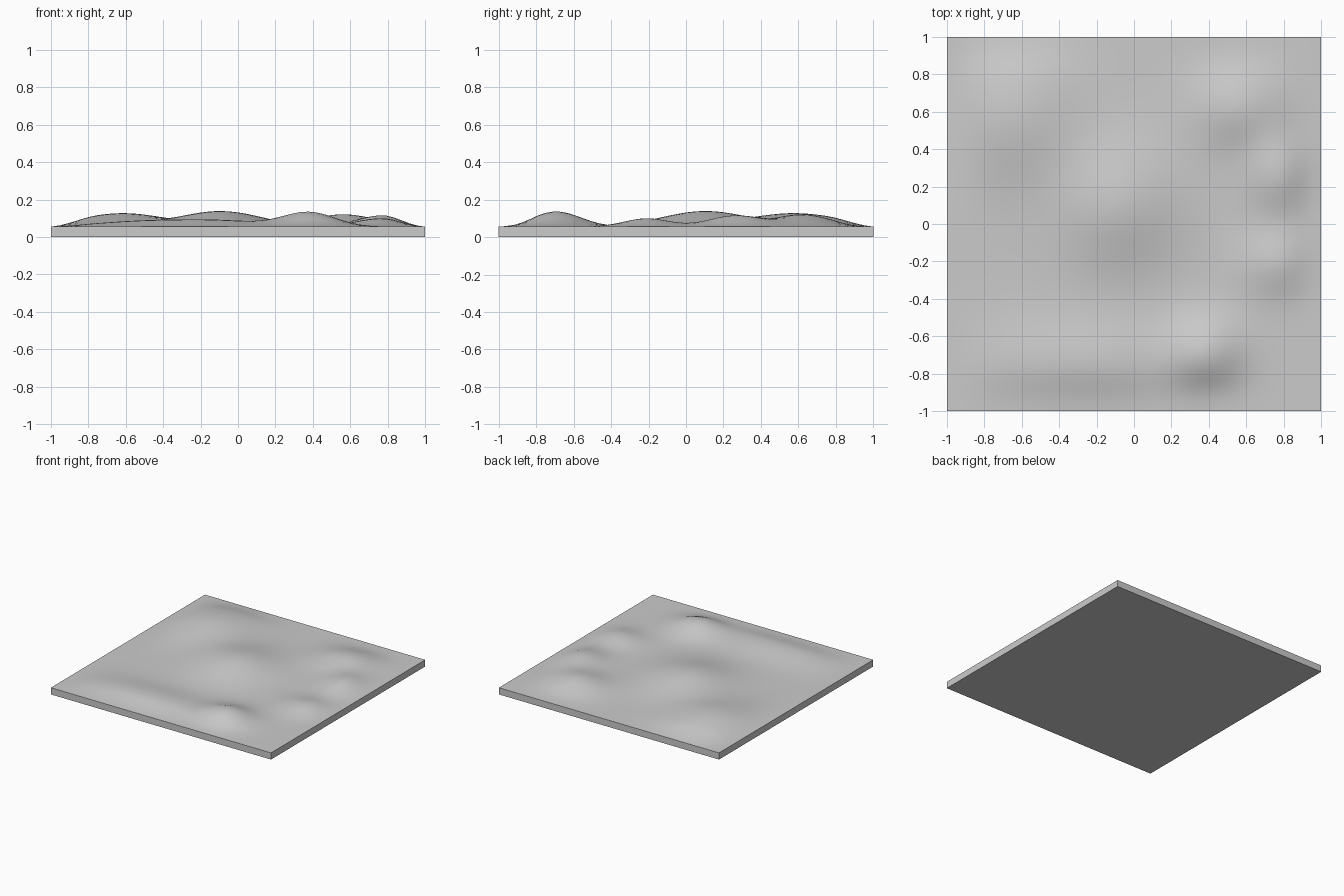
import bpy
import bmesh
import math

cube = bpy.data.objects.get("Cube")
if cube:
    bpy.data.objects.remove(cube, do_unlink=True)

GROUND = 0.055
SEGMENTS = 48

# Hills: centre x, centre y, height, spread x, spread y
HILLS = [
    (-0.62, 0.58, 0.072, 0.23, 0.25),   # broad back right hill
    (-0.09, 0.10, 0.083, 0.22, 0.23),   # central hill
    (0.38, -0.69, 0.078, 0.14, 0.13),   # steep front hill
    (0.77, -0.21, 0.045, 0.14, 0.12),   # low side hill
    (0.78, 0.26, 0.060, 0.13, 0.14),    # side hill
    (0.56, 0.62, 0.066, 0.17, 0.15),    # back left hill
    (-0.50, -0.74, 0.030, 0.26, 0.15),  # long front ridge
    (-0.08, -0.74, 0.028, 0.22, 0.15),
]


def edge_fade(v):
    """Brings the hills down to the ground at the border."""
    t = min(1.0, (1.0 - abs(v)) / 0.24)
    return math.sin(max(t, 0.0) * math.pi / 2)


def height(x, y):
    total = sum(h * math.exp(-((x - cx) / sx) ** 2 / 2 - ((y - cy) / sy) ** 2 / 2)
                for cx, cy, h, sx, sy in HILLS)
    return GROUND + total * edge_fade(x) * edge_fade(y)


# Stone material
stone = bpy.data.materials.new("light_grey_stone")
stone.use_nodes = True
grey = (0.6, 0.6, 0.6, 1.0)
stone.diffuse_color = grey
stone.node_tree.nodes["Principled BSDF"].inputs["Base Color"].default_value = grey

# Hilly top surface
bm = bmesh.new()
bmesh.ops.create_grid(bm, x_segments=SEGMENTS, y_segments=SEGMENTS, size=1.0)
for v in bm.verts:
    v.co.z = height(v.co.x, v.co.y)

# Straight slab sides and flat underside
border = [e for e in bm.edges if e.is_boundary]
skirt = bmesh.ops.extrude_edge_only(bm, edges=border)["geom"]
for v in skirt:
    if isinstance(v, bmesh.types.BMVert):
        v.co.z = 0.0
rim = [e for e in skirt if isinstance(e, bmesh.types.BMEdge) and e.is_boundary]
bmesh.ops.contextual_create(bm, geom=rim)
bmesh.ops.recalc_face_normals(bm, faces=bm.faces)

mesh = bpy.data.meshes.new("terrain_slab")
bm.to_mesh(mesh)
bm.free()
mesh.materials.append(stone)
slab = bpy.data.objects.new("terrain_slab", mesh)
bpy.context.collection.objects.link(slab)

# Smooth hills, crisp slab edges
bpy.ops.object.select_all(action='DESELECT')
slab.select_set(True)
bpy.context.view_layer.objects.active = slab
bpy.ops.object.shade_smooth_by_angle(angle=math.radians(40))
